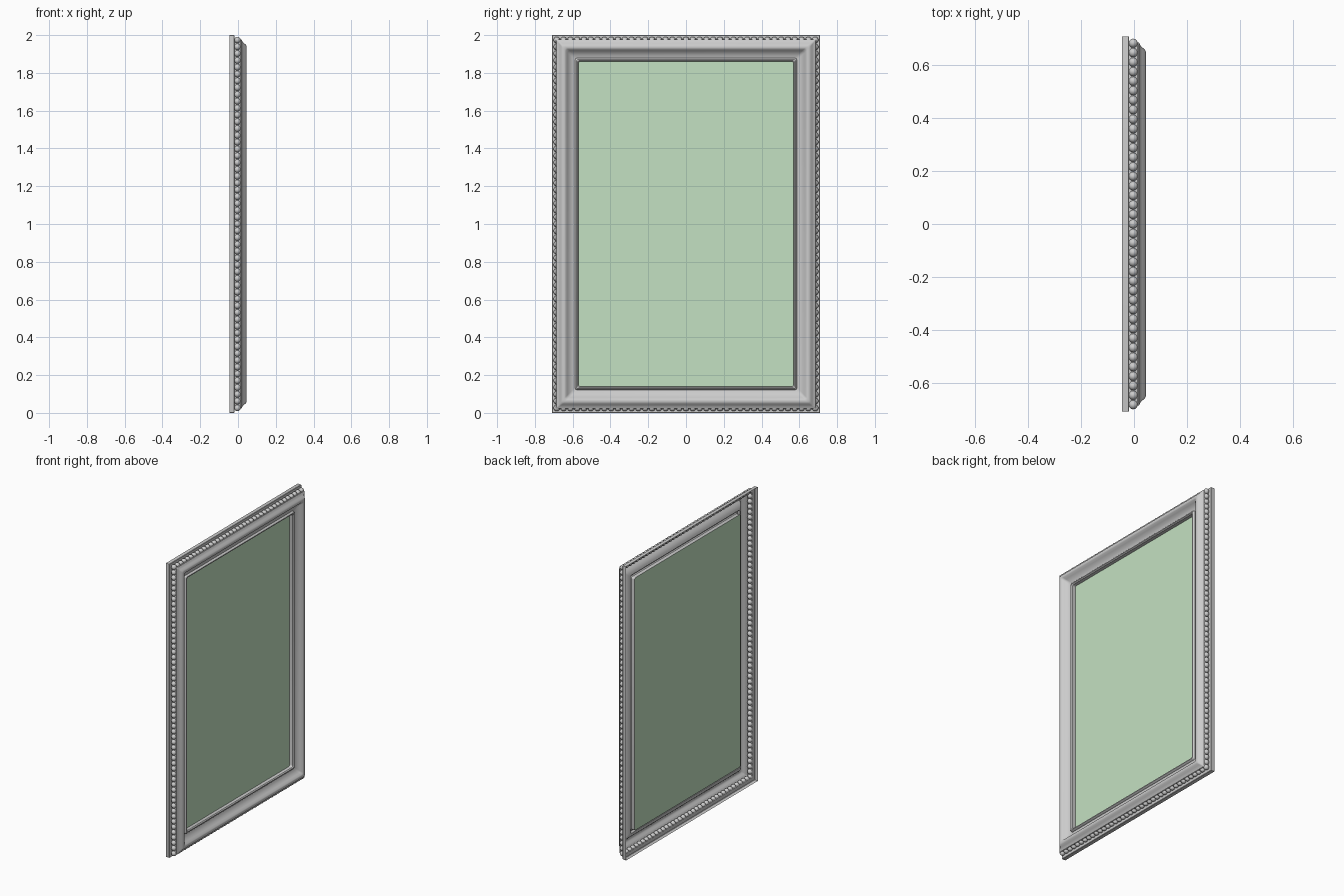
import bpy, bmesh
from math import sin, cos, pi
from mathutils import Matrix

if "Cube" in bpy.data.objects:
    bpy.data.objects.remove(bpy.data.objects["Cube"])

HALF_W, HEIGHT = 0.71, 2.0


def ring(bm, inset, x, radius, seg=4):
    """Rounded rectangle in the YZ plane, inset from the outer edge."""
    hy, hz = HALF_W - inset - radius, HEIGHT / 2 - inset - radius
    verts = []
    for k, (sy, sz) in enumerate([(1, 1), (-1, 1), (-1, -1), (1, -1)]):
        for i in range(seg + 1):
            a = (k + i / seg) * pi / 2
            verts.append(bm.verts.new((x, sy * hy + radius * cos(a),
                                       HEIGHT / 2 + sz * hz + radius * sin(a))))
    return verts


def finish(bm, name, angle=None):
    mesh = bpy.data.meshes.new(name)
    bm.to_mesh(mesh)
    bm.free()
    obj = bpy.data.objects.new(name, mesh)
    bpy.context.collection.objects.link(obj)
    if angle is not None:
        bpy.ops.object.select_all(action='DESELECT')
        obj.select_set(True)
        bpy.context.view_layer.objects.active = obj
        bpy.ops.object.shade_smooth_by_angle(angle=angle)
    return obj


# Frame moulding: hollow shell, profile of (inset, depth, corner radius)
profile = [
    (0.0, -0.045, 0.003), (0.0, -0.021, 0.003), (0.002, -0.019, 0.003),
    (0.026, -0.019, 0.003), (0.026, 0.013, 0.003), (0.022, 0.015, 0.004),
    (0.024, 0.019, 0.005), (0.034, 0.024, 0.006), (0.042, 0.031, 0.008),
    (0.050, 0.041, 0.01), (0.058, 0.045, 0.012), (0.068, 0.045, 0.012),
    (0.074, 0.042, 0.012), (0.083, 0.029, 0.012), (0.094, 0.018, 0.012),
    (0.107, 0.010, 0.012), (0.122, 0.006, 0.012), (0.124, 0.014, 0.012),
    (0.129, 0.019, 0.012), (0.135, 0.019, 0.012), (0.140, 0.013, 0.012),
    (0.140, -0.012, 0.012),
]
bm = bmesh.new()
rings = [ring(bm, *p) for p in profile]
for a, b in zip(rings, rings[1:]):
    n = len(a)
    for i in range(n):
        j = (i + 1) % n
        bm.faces.new((a[i], a[j], b[j], b[i]))
finish(bm, "frame_moulding", 0.6)

# Glass panel set inside the inner lip
bm = bmesh.new()
bm.faces.new(ring(bm, 0.140, -0.010, 0.012))
panel = finish(bm, "glass_panel")
mat = bpy.data.materials.new("pale_green")
mat.diffuse_color = (0.55, 0.75, 0.54, 1)
mat.use_nodes = True
mat.node_tree.nodes["Principled BSDF"].inputs["Base Color"].default_value = mat.diffuse_color
panel.data.materials.append(mat)

# Row of beads around the outer edge
bm = bmesh.new()
hy, z0, z1 = HALF_W - 0.026, 0.026, HEIGHT - 0.026
ny, nz = 38, 54
spots = []
for i in range(ny + 1):
    y = -hy + 2 * hy * i / ny
    spots += [(y, z0), (y, z1)]
for i in range(1, nz):
    z = z0 + (z1 - z0) * i / nz
    spots += [(-hy, z), (hy, z)]
for y, z in spots:
    bmesh.ops.create_uvsphere(bm, u_segments=14, v_segments=8, radius=0.0172,
                              matrix=Matrix.Translation((-0.003, y, z)))
finish(bm, "bead_trim", 0.8)
